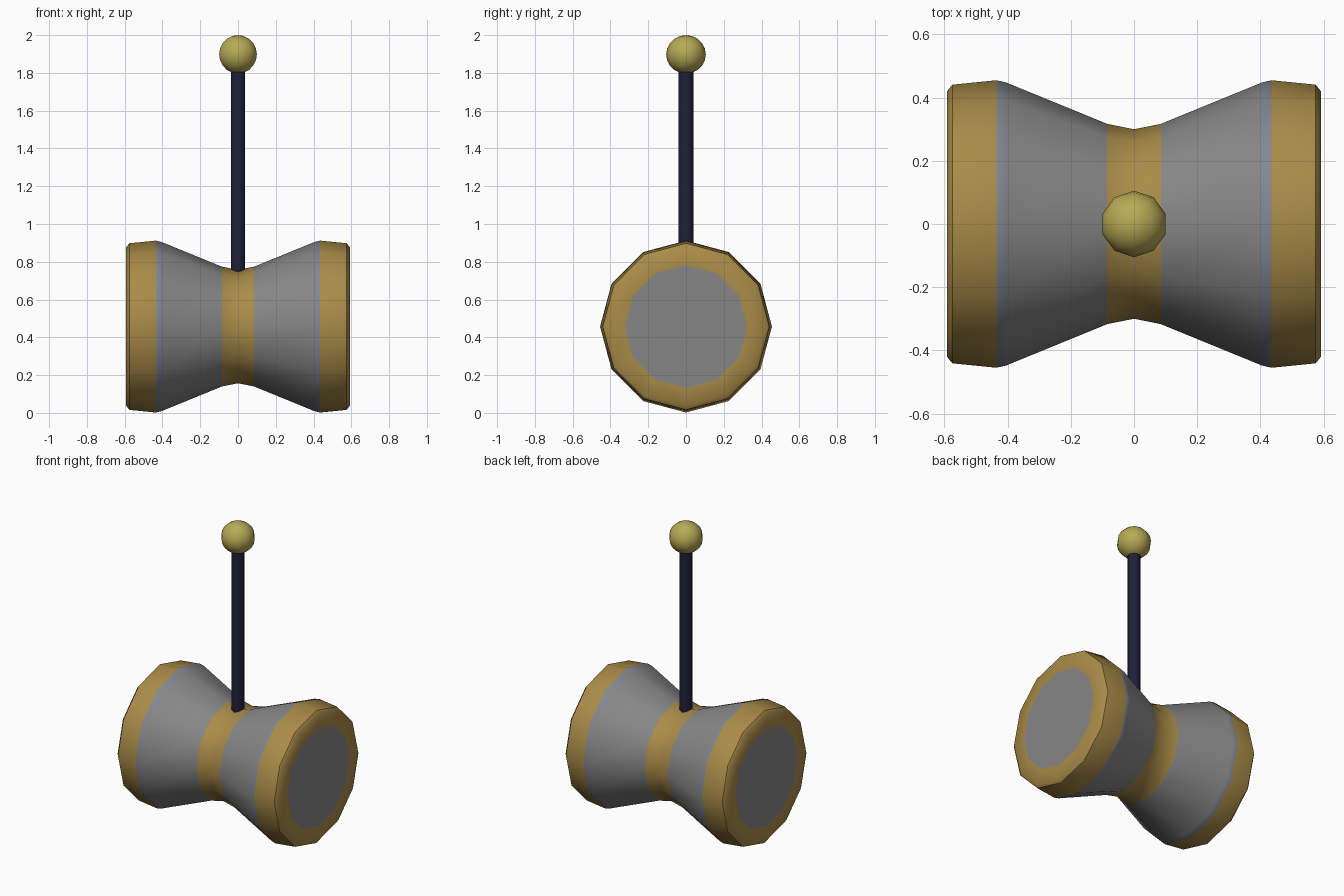
import bpy, math
from math import cos, sin, pi

cube = bpy.data.objects.get("Cube")
if cube:
    bpy.data.objects.remove(cube, do_unlink=True)


def material(name, rgb):
    mat = bpy.data.materials.new(name)
    mat.use_nodes = True
    color = (*rgb, 1)
    mat.diffuse_color = color
    mat.node_tree.nodes["Principled BSDF"].inputs["Base Color"].default_value = color
    return mat


gray = material("steel_gray", (0.24, 0.24, 0.24))
gold = material("aged_gold", (0.40, 0.26, 0.065))
edge = material("blue_gray_edge", (0.22, 0.24, 0.28))
navy = material("dark_navy", (0.014, 0.014, 0.042))
brass = material("yellow_brass", (0.47, 0.40, 0.09))


def smooth(obj, degrees):
    bpy.ops.object.select_all(action='DESELECT')
    obj.select_set(True)
    bpy.context.view_layer.objects.active = obj
    bpy.ops.object.shade_smooth_by_angle(angle=math.radians(degrees))


# Hammer head: a waisted profile turned around the x axis
SIDES, CENTER_Z = 12, 0.457
half = [(0.085, 0.317), (0.405, 0.448), (0.435, 0.455),
        (0.575, 0.441), (0.592, 0.42), (0.592, 0.325)]
profile = [(-x, r) for x, r in reversed(half)] + [(0, 0.30)] + half
verts = [(x, r * sin(2 * pi * k / SIDES), CENTER_Z + r * cos(2 * pi * k / SIDES))
         for x, r in profile for k in range(SIDES)]
faces = []
for i in range(len(profile) - 1):
    for k in range(SIDES):
        a, b = i * SIDES + k, i * SIDES + (k + 1) % SIDES
        faces.append((a, b, b + SIDES, a + SIDES))
last = (len(profile) - 1) * SIDES
faces += [tuple(reversed(range(SIDES))), tuple(range(last, last + SIDES))]
mesh = bpy.data.meshes.new("hammer_head")
mesh.from_pydata(verts, [], faces)
for mat in (gray, gold, edge):
    mesh.materials.append(mat)

# Gold waist and rims, gray cones and striking faces
for p in mesh.polygons:
    x = abs(p.center.x)
    if len(p.vertices) > 4 or 0.085 < x < 0.405:
        p.material_index = 0
    elif 0.405 < x < 0.435:
        p.material_index = 2
    else:
        p.material_index = 1
head = bpy.data.objects.new("hammer_head", mesh)
bpy.context.collection.objects.link(head)
bpy.ops.object.select_all(action='DESELECT')
head.select_set(True)
bpy.context.view_layer.objects.active = head
bpy.ops.object.mode_set(mode='EDIT')
bpy.ops.mesh.select_all(action='SELECT')
bpy.ops.mesh.normals_make_consistent(inside=False)
bpy.ops.object.mode_set(mode='OBJECT')
smooth(head, 40)

# Handle, sunk into the waist and the pommel
bottom, top = 0.70, 1.85
bpy.ops.mesh.primitive_cylinder_add(vertices=10, radius=0.04, depth=top - bottom,
                                    location=(0, 0, (top + bottom) / 2))
handle = bpy.context.object
handle.name = "handle"
handle.data.materials.append(navy)
smooth(handle, 40)

# Pommel ball
bpy.ops.mesh.primitive_uv_sphere_add(segments=10, ring_count=10, radius=0.105,
                                     location=(0, 0, 1.898))
pommel = bpy.context.object
pommel.name = "pommel"
pommel.scale.z = 0.97
pommel.data.materials.append(brass)
smooth(pommel, 60)
